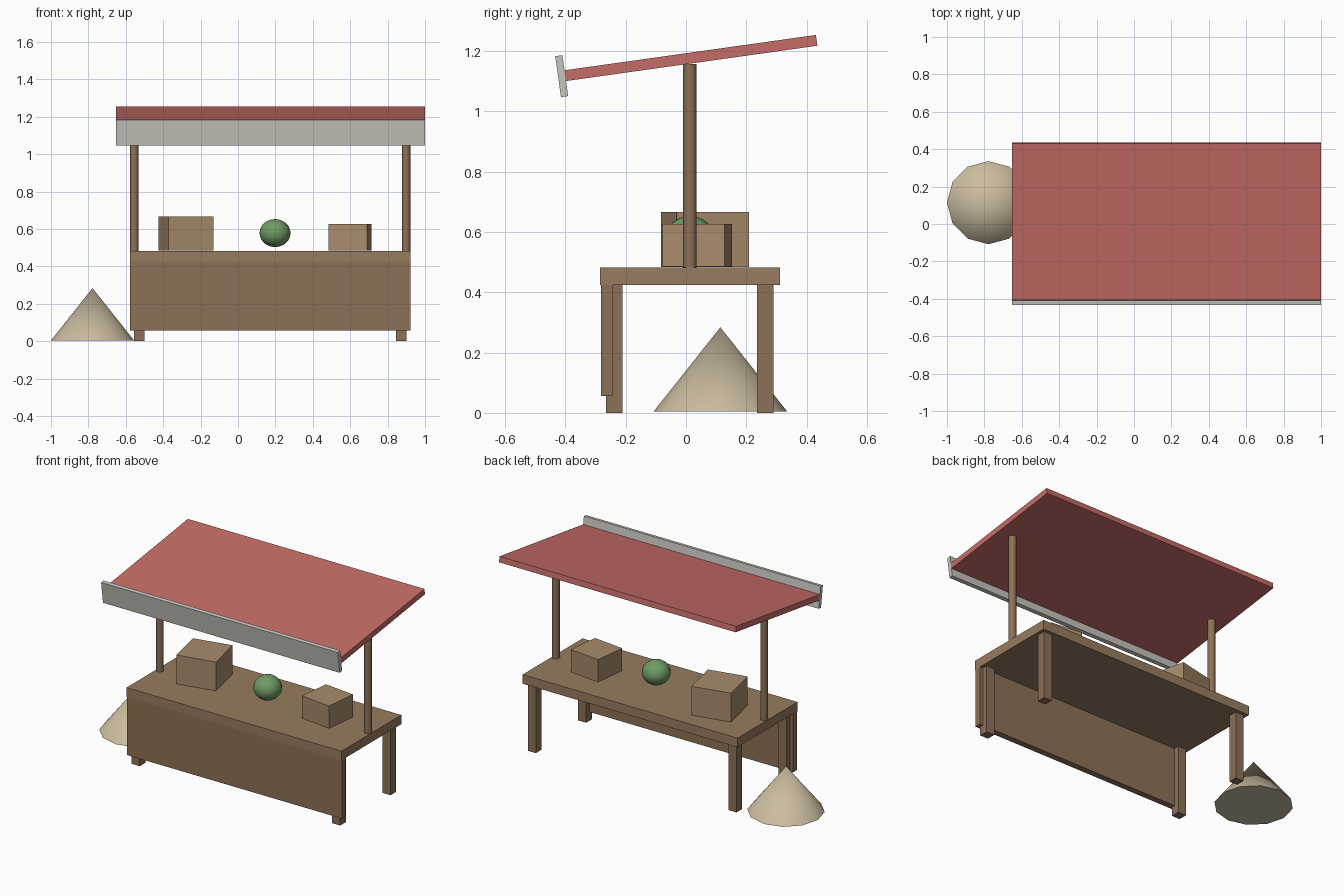
import bpy
from math import radians, sin, cos

if "Cube" in bpy.data.objects:
    bpy.data.objects.remove(bpy.data.objects["Cube"])


def material(name, rgb):
    m = bpy.data.materials.new(name)
    m.diffuse_color = (*rgb, 1)
    m.use_nodes = True
    m.node_tree.nodes["Principled BSDF"].inputs["Base Color"].default_value = m.diffuse_color
    return m


WOOD = material("wood", (0.31, 0.20, 0.115))
DARK_WOOD = material("dark_wood", (0.27, 0.165, 0.095))
CRATE = material("crate_wood", (0.39, 0.26, 0.15))
RED = material("red_cloth", (0.56, 0.15, 0.135))
CREAM = material("cream_cloth", (0.58, 0.56, 0.51))
GREEN = material("melon_green", (0.16, 0.33, 0.13))
SAND = material("grain", (0.60, 0.51, 0.35))


def finish(name, mat, smooth=False):
    ob = bpy.context.object
    ob.name = name
    ob.data.materials.append(mat)
    bpy.ops.object.transform_apply(location=False, rotation=False, scale=True)
    if smooth:
        bpy.ops.object.shade_smooth_by_angle(angle=radians(40))
    return ob


def box(name, center, size, mat, rot=(0, 0, 0)):
    bpy.ops.mesh.primitive_cube_add(size=1, location=center, rotation=rot)
    bpy.context.object.scale = size
    return finish(name, mat)


CX, CY = 0.172, 0.013      # centre of the stall
TOP_LOW, TOP_HIGH = 0.425, 0.483

# Counter: top board and front panel
box("counter_top", (CX, CY, (TOP_LOW + TOP_HIGH) / 2),
    (1.5, 0.597, TOP_HIGH - TOP_LOW), WOOD)
box("front_panel", (CX, -0.2625, 0.2405), (1.5, 0.039, 0.369), DARK_WOOD)

# Legs and awning posts, mirrored left and right
for side, s in (("left", -1), ("right", 1)):
    for end, y in (("front", -0.238), ("back", 0.263)):
        box(f"{end}_{side}_leg", (CX + s * 0.7, y, TOP_LOW / 2),
            (0.056, 0.056, TOP_LOW), DARK_WOOD)
    bpy.ops.mesh.primitive_cylinder_add(
        vertices=12, radius=0.0225, depth=1.158 - TOP_HIGH,
        location=(CX + s * 0.727, CY, (1.158 + TOP_HIGH) / 2))
    finish(f"{side}_post", DARK_WOOD, True)

# Tilted awning with a valance square to its front edge
tilt = radians(8)
RY, RZ, LENGTH = 0.016, 1.177, 0.843
box("awning", (0.174, RY, RZ), (1.652, LENGTH, 0.036), RED, (tilt, 0, 0))
d = LENGTH / 2 + 0.011
box("valance", (0.174, RY - d * cos(tilt), RZ - d * sin(tilt)),
    (1.652, 0.024, 0.137), CREAM, (tilt, 0, 0))

# Goods on the counter
box("large_crate", (-0.278, 0.063, 0.575), (0.246, 0.246, 0.182), CRATE,
    (0, 0, radians(12.4)))
box("small_crate", (0.599, 0.037, 0.556), (0.208, 0.208, 0.141), CRATE,
    (0, 0, radians(-6.7)))
bpy.ops.mesh.primitive_uv_sphere_add(segments=16, ring_count=12, radius=0.083,
                                     location=(0.198, 0.013, 0.578))
bpy.context.object.scale = (1, 1, 0.9)
finish("melon", GREEN, True)

# Heap of grain beside the stall
bpy.ops.mesh.primitive_cone_add(vertices=12, radius1=0.222, radius2=0, depth=0.28,
                                location=(-0.778, 0.114, 0.144))
finish("grain_heap", SAND, True)
